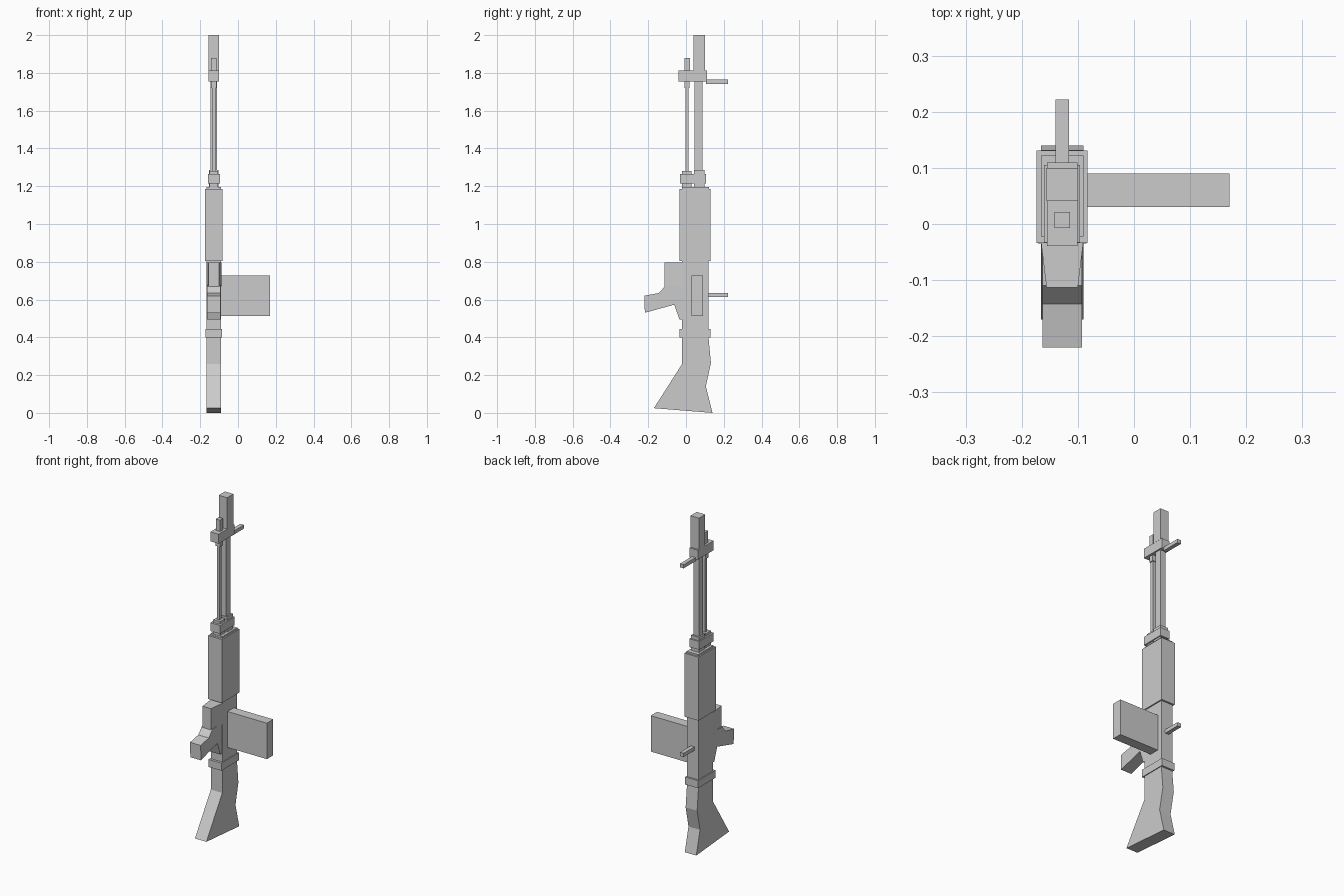
import bpy
import bmesh

if "Cube" in bpy.data.objects:
    bpy.data.objects.remove(bpy.data.objects["Cube"], do_unlink=True)

GREY = (0.6, 0.6, 0.6, 1.0)
mat = bpy.data.materials.new("plain_grey")
mat.use_nodes = True
mat.diffuse_color = GREY
mat.node_tree.nodes["Principled BSDF"].inputs["Base Color"].default_value = GREY

CX = -0.128  # centre plane of the long body


def finish(name, bm):
    bmesh.ops.recalc_face_normals(bm, faces=bm.faces)
    mesh = bpy.data.meshes.new(name)
    bm.to_mesh(mesh)
    bm.free()
    mesh.materials.append(mat)
    obj = bpy.data.objects.new(name, mesh)
    bpy.context.collection.objects.link(obj)
    return obj


def slab(name, profile, half, x=CX):
    """Extrude a (y, z) side profile symmetrically along x.
    half is one width, or a function of y for tapered parts."""
    width = half if callable(half) else (lambda y: half)
    bm = bmesh.new()
    sides = [[bm.verts.new((x + s * width(y), y, z)) for y, z in profile]
             for s in (-1, 1)]
    for side in sides:
        bm.faces.new(side)
    n = len(profile)
    for i in range(n):
        j = (i + 1) % n
        bm.faces.new((sides[0][i], sides[0][j], sides[1][j], sides[1][i]))
    return finish(name, bm)


def block(name, half, y0, y1, z0, z1, x=CX):
    return slab(name, [(y0, z0), (y1, z0), (y1, z1), (y0, z1)], half, x)


# Stock and the band above it
slab("stock", [(-0.02, 0.41), (-0.02, 0.26), (-0.17, 0.025), (0.14, 0.0),
               (0.105, 0.14), (0.132, 0.265), (0.118, 0.41)], 0.038)
block("stock_band", 0.043, -0.035, 0.13, 0.40, 0.445)

# Receiver, side box and rear handle
block("receiver", 0.038, -0.02, 0.12, 0.42, 0.81)
block("side_box", 0.13, 0.03, 0.09, 0.513, 0.728, x=0.04)
block("rear_handle", 0.012, 0.11, 0.222, 0.614, 0.636)

# Grip and the tapered block over it
slab("grip", [(-0.01, 0.68), (-0.11, 0.672), (-0.143, 0.635), (-0.22, 0.62),
              (-0.218, 0.53), (-0.062, 0.573), (-0.035, 0.495),
              (-0.01, 0.495)], 0.035)
block("grip_block", lambda y: 0.038 + 0.12 * (y + 0.03),
      -0.113, -0.018, 0.67, 0.797)

# Handguard with a stepped top
block("handguard", 0.0455, -0.034, 0.131, 0.805, 1.185)
block("handguard_cap", 0.038, -0.022, 0.122, 1.18, 1.195)

# Band joining the barrel and rod, with a collar around each
block("lower_band", 0.032, -0.033, 0.105, 1.215, 1.265)
block("rod_collar", 0.022, -0.02, 0.03, 1.19, 1.28)
block("barrel_collar", 0.026, 0.042, 0.097, 1.19, 1.285)

# Barrel, thin rod and the front fittings
block("barrel", 0.018, 0.046, 0.087, 1.28, 1.81)
block("muzzle", 0.028, 0.041, 0.1, 1.81, 2.0)
block("rod", 0.009, -0.003, 0.014, 1.27, 1.73)
block("rod_socket", 0.014, -0.009, 0.019, 1.72, 1.76)
block("rod_tip", 0.014, -0.007, 0.021, 1.80, 1.88)
block("upper_band", 0.027, -0.039, 0.11, 1.755, 1.812)
block("front_post", 0.012, 0.105, 0.222, 1.742, 1.764)
